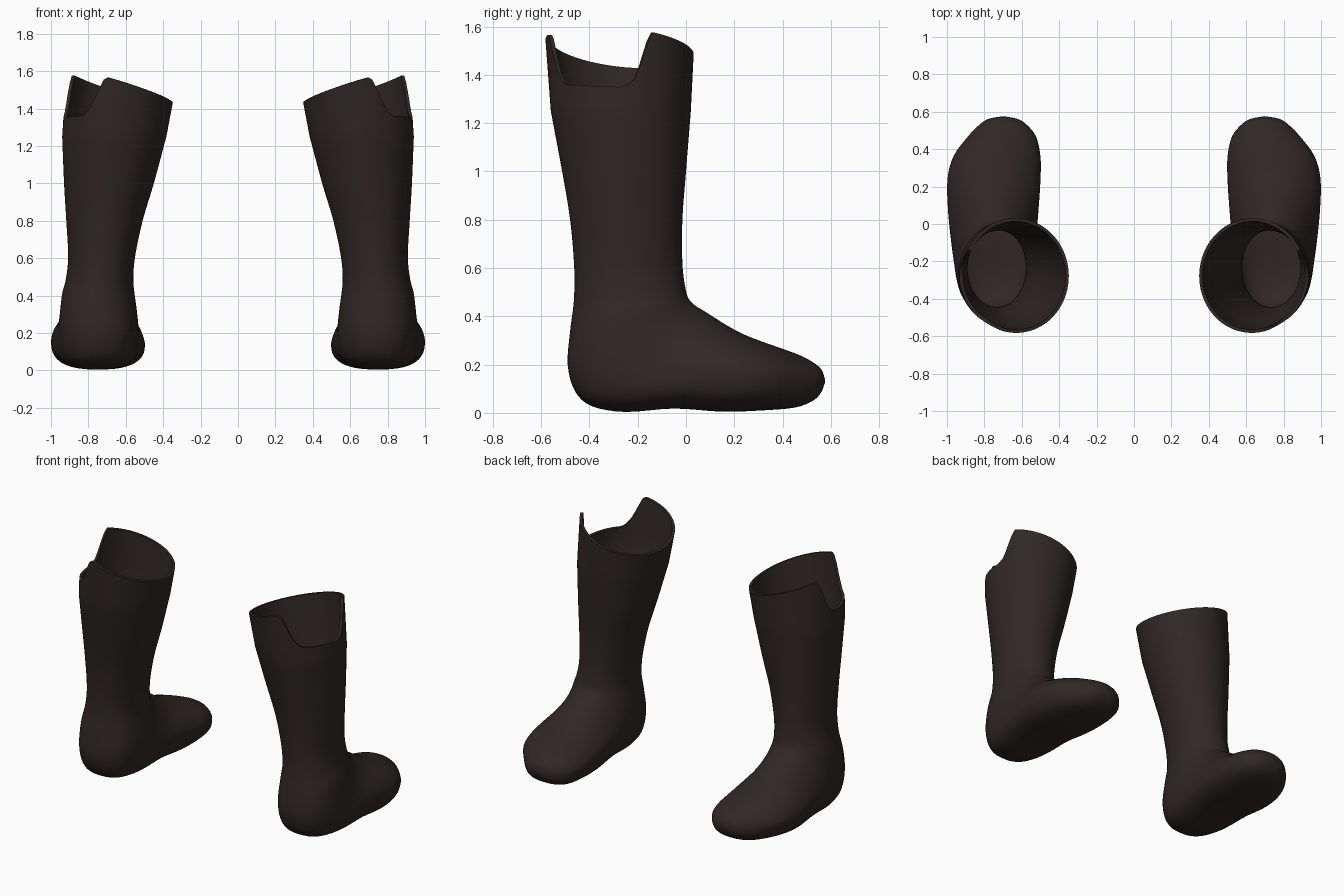
import bpy, bmesh, math
from mathutils import Vector

if "Cube" in bpy.data.objects:
    bpy.data.objects.remove(bpy.data.objects["Cube"])

SEG = 96      # points around the boot
STEPS = 4     # smooth steps between sections

# Sections from calf to toe: front/top point (y, z), back/sole point (y, z), x min, x max
SECTIONS = [
    (0.02, 1.25, -0.56, 1.25, 0.383, 0.94),
    (0.0, 1.0, -0.513, 1.0, 0.45, 0.93),
    (-0.015, 0.8, -0.48, 0.8, 0.51, 0.918),
    (-0.015, 0.62, -0.463, 0.6, 0.55, 0.908),
    (-0.003, 0.52, -0.465, 0.46, 0.56, 0.92),
    (0.01, 0.475, -0.48, 0.34, 0.553, 0.94),
    (0.035, 0.447, -0.49, 0.2, 0.542, 0.95),
    (0.07, 0.425, -0.46, 0.09, 0.535, 0.957),
    (0.11, 0.40, -0.39, 0.028, 0.53, 0.965),
    (0.165, 0.365, -0.25, 0.004, 0.522, 0.98),
    (0.24, 0.325, -0.05, 0.018, 0.51, 0.995),
    (0.33, 0.29, 0.15, 0.005, 0.50, 0.997),
    (0.41, 0.262, 0.31, 0.01, 0.50, 0.965),
    (0.48, 0.235, 0.45, 0.022, 0.523, 0.89),
    (0.53, 0.207, 0.525, 0.05, 0.57, 0.83),
    (0.562, 0.178, 0.56, 0.085, 0.62, 0.78),
    (0.575, 0.14, 0.575, 0.125, 0.69, 0.71),
]
CALF, TOP = SECTIONS[0], (0.03, 1.45, -0.575, 1.45, 0.345, 0.927)

# Outer notch in the rim: (angle in degrees, height)
NOTCH = [(-78, 1.60), (-70, 1.545), (-64, 1.46), (-59, 1.40), (-51, 1.36),
         (2, 1.35), (11, 1.38), (15.5, 1.43), (21.5, 1.53), (28, 1.60)]


def catmull(a, b, c, d, t):
    return [0.5 * (2 * q + (r - p) * t + (2 * p - 5 * q + 4 * r - s) * t * t
                   + (3 * q - p - 3 * r + s) * t ** 3) for p, q, r, s in zip(a, b, c, d)]


def section_point(s, ang, power=2.0):
    """Point on a section; power above 2 makes the sole half fuller."""
    c, n = math.cos(ang), math.sin(ang)
    if n < 0:
        c = math.copysign(abs(c) ** (2 / power), c)
        n = -abs(n) ** (2 / power)
    x = (s[4] + s[5]) / 2 + c * (s[5] - s[4]) / 2
    y = (s[0] + s[2]) / 2 + n * (s[0] - s[2]) / 2
    z = (s[1] + s[3]) / 2 + n * (s[1] - s[3]) / 2
    return Vector((x, y, z))


def rim_height(ang):
    """Sloping rim plane, lowered by the notch."""
    p = section_point(TOP, ang)
    h = 1.43 + 0.29 * (p.x - 0.345) - 0.1 * (p.y + 0.27)
    deg = (math.degrees(ang) + 180) % 360 - 180
    for (a0, z0), (a1, z1) in zip(NOTCH, NOTCH[1:]):
        if a0 <= deg <= a1:
            h = min(h, z0 + (z1 - z0) * (deg - a0) / (a1 - a0))
    return h


angles = [2 * math.pi * i / SEG for i in range(SEG)]
rings = []

# Upper shaft, stretched up to the rim
for f in (1.0, 0.95, 0.75, 0.5, 0.25):
    ring = []
    for a in angles:
        z = CALF[1] + f * (rim_height(a) - CALF[1])
        k = (z - CALF[1]) / (TOP[1] - CALF[1])
        p = section_point([u + (v - u) * k for u, v in zip(CALF, TOP)], a)
        ring.append((p.x, p.y, z))
    rings.append(ring)

# Lower shaft, heel and foot
last = len(SECTIONS) - 1
for i in range(last):
    pts = [SECTIONS[min(max(j, 0), last)] for j in range(i - 1, i + 3)]
    for k in range(STEPS):
        t = k / STEPS
        power = 2 + 0.6 * min(max((i + t - 4) / 4, 0), 1)
        s = catmull(*pts, t)
        rings.append([section_point(s, a, power) for a in angles])
rings.append([section_point(SECTIONS[last], a, 2.6) for a in angles])

# Skin the rings and close the toe
bm = bmesh.new()
rows = [[bm.verts.new(p) for p in ring] for ring in rings]
for r0, r1 in zip(rows, rows[1:]):
    for i in range(SEG):
        j = (i + 1) % SEG
        bm.faces.new((r0[i], r1[i], r1[j], r0[j]))
bm.faces.new(rows[-1])
bm.normal_update()
mesh = bpy.data.meshes.new("boots")
bm.to_mesh(mesh)
bm.free()

boots = bpy.data.objects.new("boots", mesh)
bpy.context.collection.objects.link(boots)
leather = bpy.data.materials.new("dark brown leather")
leather.diffuse_color = (0.03, 0.02, 0.02, 1)
leather.use_nodes = True
leather.node_tree.nodes["Principled BSDF"].inputs["Base Color"].default_value = leather.diffuse_color
mesh.materials.append(leather)

# Leather thickness, then smooth shading with a crisp rim
bpy.context.view_layer.objects.active = boots
boots.select_set(True)
shell = boots.modifiers.new("thickness", 'SOLIDIFY')
shell.thickness = 0.018
shell.offset = -1
bpy.ops.object.modifier_apply(modifier=shell.name)
bpy.ops.object.shade_smooth_by_angle(angle=math.radians(40))

# Second boot
mirror = boots.modifiers.new("pair", 'MIRROR')
mirror.use_mirror_merge = False
